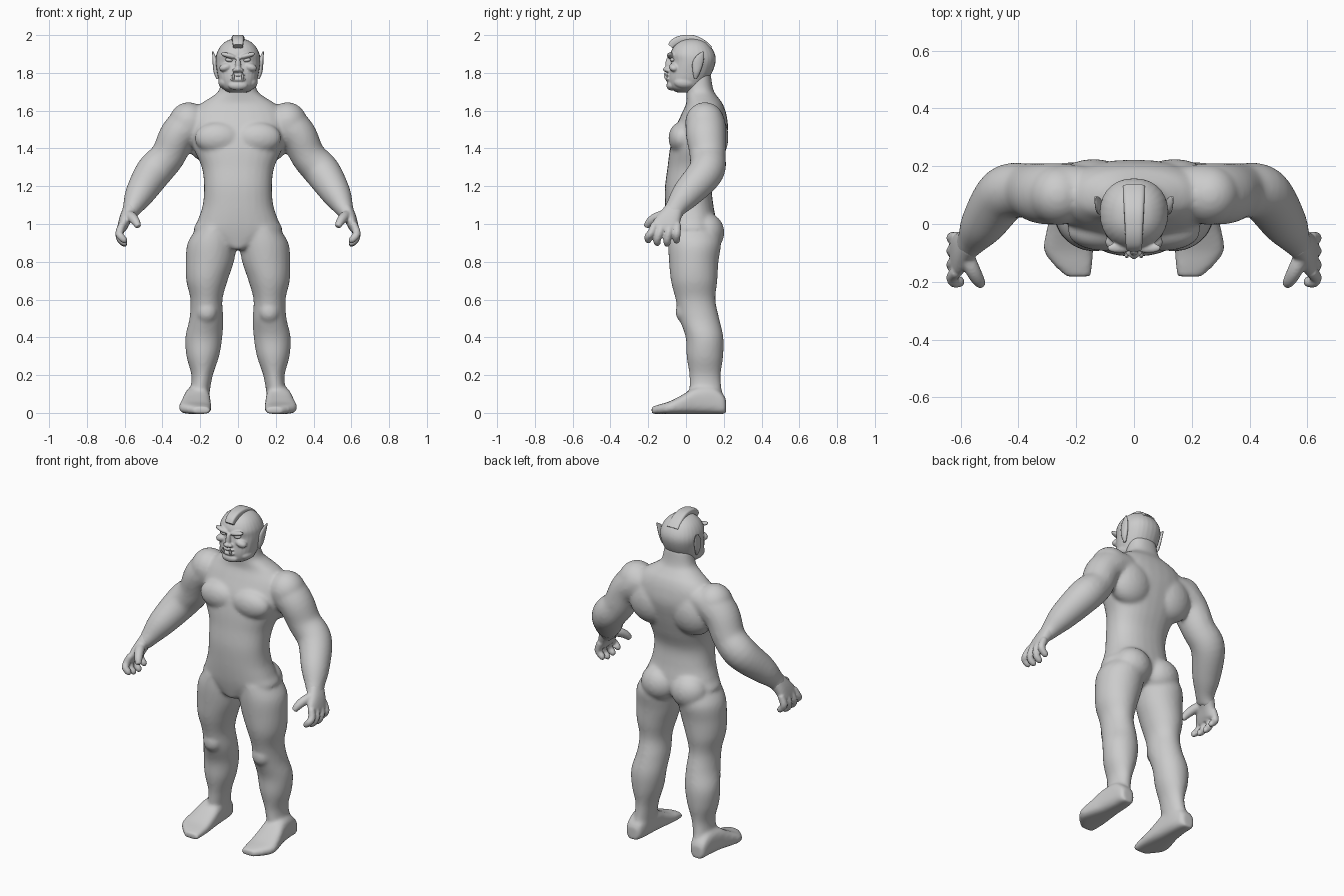
import bpy, bmesh, math
from mathutils import Vector, Matrix

skin = bpy.data.materials.new("grey_skin")
skin.diffuse_color = (0.6, 0.6, 0.6, 1)


def spline(rows, steps=5):
    """Catmull-Rom interpolation of equal-length tuples."""
    p = [rows[0]] + list(rows) + [rows[-1]]
    out = []
    for i in range(1, len(p) - 2):
        for k in range(steps):
            t = k / steps
            out.append([0.5 * (2 * b + (c - a) * t + (2 * a - 5 * b + 4 * c - d) * t * t
                               + (3 * b - a - 3 * c + d) * t ** 3)
                        for a, b, c, d in zip(p[i - 1], p[i], p[i + 1], p[i + 2])])
    return out + [list(rows[-1])]


def loft(bm, rings, power=2.0, n=28):
    """Skin closed super-ellipse rings given as (centre, u, v)."""
    e, loops = 2 / power, []
    for c, u, v in rings:
        ring = []
        for k in range(n):
            a = 2 * math.pi * k / n
            ca, sa = math.cos(a), math.sin(a)
            ring.append(bm.verts.new(c + u * math.copysign(abs(ca) ** e, ca)
                                     + v * math.copysign(abs(sa) ** e, sa)))
        loops.append(ring)
    for a, b in zip(loops, loops[1:]):
        for k in range(n):
            bm.faces.new((a[k], a[(k + 1) % n], b[(k + 1) % n], b[k]))
    bm.faces.new(loops[0][::-1])
    bm.faces.new(loops[-1])


def stack(bm, rows, power=2.0):
    """Horizontal sections: z, x0, x1, y0, y1."""
    loft(bm, [(Vector(((a + b) / 2, (c + d) / 2, z)), Vector(((b - a) / 2, 0, 0)),
               Vector((0, (d - c) / 2, 0))) for z, a, b, c, d in spline(rows)], power)


def tube(bm, rows, ref=(0, 1, 0), power=2.0, n=28):
    """Path with sections: x, y, z, radius across, radius along ref."""
    pts = spline(rows)
    rings = []
    for i, q in enumerate(pts):
        t = (Vector(pts[min(i + 1, len(pts) - 1)][:3]) - Vector(pts[max(i - 1, 0)][:3])).normalized()
        r = Vector(ref)
        v = (r - t * r.dot(t)).normalized()
        rings.append((Vector(q[:3]), v.cross(t) * q[3], v * q[4]))
    loft(bm, rings, power, n)


def ball(bm, c, r, tilt=0):
    m = Matrix.Translation(c) @ Matrix.Rotation(tilt, 4, 'Y') @ Matrix.Diagonal((*r, 1))
    bmesh.ops.create_uvsphere(bm, u_segments=24, v_segments=14, radius=1, matrix=m)


def mirror(bm):
    g = bmesh.ops.duplicate(bm, geom=bm.verts[:] + bm.edges[:] + bm.faces[:])["geom"]
    for v in g:
        if isinstance(v, bmesh.types.BMVert):
            v.co.x *= -1


def finish(bm, name, voxel=0, smooth=0):
    bmesh.ops.recalc_face_normals(bm, faces=bm.faces[:])
    me = bpy.data.meshes.new(name)
    bm.to_mesh(me)
    bm.free()
    me.materials.append(skin)
    ob = bpy.data.objects.new(name, me)
    bpy.context.collection.objects.link(ob)
    if voxel:
        m = ob.modifiers.new("fuse", 'REMESH')
        m.mode, m.voxel_size, m.use_smooth_shade = 'VOXEL', voxel, True
        s = ob.modifiers.new("soften", 'SMOOTH')
        s.factor, s.iterations = 0.5, smooth
    else:
        bpy.ops.object.select_all(action='DESELECT')
        ob.select_set(True)
        bpy.context.view_layer.objects.active = ob
        bpy.ops.object.shade_smooth_by_angle(angle=math.radians(50))
    return ob


# body: leg, foot, arm and paired muscles on one side, then mirrored
bm = bmesh.new()
stack(bm, [(.98, .03, .215, -.09, .16), (.9, .008, .267, -.095, .185), (.8, .022, .277, -.09, .172),
           (.7, .055, .274, -.08, .166), (.6, .082, .252, -.055, .156), (.5, .078, .257, -.035, .176),
           (.4, .083, .279, -.002, .198), (.3, .1, .273, .003, .197), (.2, .133, .247, .018, .184),
           (.12, .148, .252, .02, .19), (.05, .155, .262, .04, .2)])
# foot, sections from heel to toe: y, x0, x1, top
foot = [(.212, .185, .25, .07), (.195, .168, .265, .1), (.14, .155, .272, .14), (.05, .148, .285, .135),
        (-.02, .143, .302, .095), (-.09, .14, .312, .06), (-.14, .143, .28, .045), (-.182, .15, .235, .032)]
loft(bm, [(Vector(((a + b) / 2, y, h / 2 - .003)), Vector(((b - a) / 2, 0, 0)), Vector((0, 0, h / 2 + .003)))
          for y, a, b, h in spline(foot)], 3)
tube(bm, [(.16, .11, 1.55, .08, .09), (.25, .105, 1.525, .105, .105), (.318, .105, 1.47, .098, .105),
          (.372, .115, 1.36, .092, .095), (.447, .105, 1.275, .096, .095), (.52, .005, 1.16, .078, .08),
          (.56, -.055, 1.085, .052, .056), (.585, -.08, 1.04, .036, .055)])
ball(bm, (.262, .1, 1.535), (.105, .105, .11))          # deltoid
ball(bm, (.105, -.025, 1.455), (.125, .068, .085))      # pectoral
ball(bm, (.14, .13, 1.46), (.14, .095, .14))            # upper back
ball(bm, (.1, .105, .955), (.112, .098, .105))          # buttock
ball(bm, (.165, -.01, .535), (.055, .045, .06))         # kneecap
mirror(bm)
stack(bm, [(.865, -.035, .035, -.075, .06), (.9, -.13, .13, -.085, .13), (.96, -.232, .232, -.098, .165),
           (1.02, -.213, .213, -.106, .16), (1.1, -.187, .187, -.111, .145), (1.2, -.18, .18, -.111, .138),
           (1.3, -.192, .192, -.098, .17), (1.4, -.235, .235, -.085, .2), (1.5, -.26, .26, -.06, .222),
           (1.58, -.25, .25, -.025, .214), (1.635, -.2, .2, .0, .195), (1.67, -.145, .145, .002, .17),
           (1.71, -.1, .1, .0, .145), (1.8, -.085, .085, -.01, .13)], 2.3)
finish(bm, "body", .01, 9)

# hands: palm, four curled fingers, thumb
bm = bmesh.new()
tube(bm, [(.565, -.06, 1.08, .042, .05), (.592, -.085, 1.035, .034, .06), (.612, -.108, .985, .026, .074),
          (.62, -.11, .96, .018, .07)], power=2.4)
for y, tip, low in ((-.165, -.2, .91), (-.125, -.152, .895), (-.083, -.1, .892), (-.046, -.05, .908)):
    tube(bm, [(.612, y, 1.0, .02, .02), (.628, (y + tip) / 2, .955, .021, .021),
              (.622, tip, low + .025, .02, .02), (.6, tip, low + .004, .018, .018),
              (.588, tip, low, .01, .01)], n=12)
tube(bm, [(.585, -.1, 1.05, .028, .028), (.56, -.155, 1.035, .027, .027), (.54, -.192, 1.01, .023, .023),
          (.527, -.21, .985, .016, .016)], n=12)
mirror(bm)
finish(bm, "hands", .006, 4)

# head: skull with brows, cheeks, nose, lips and chin
bm = bmesh.new()
for args in (((.05, -.083, 1.892), (.045, .018, .013), -.25), ((.065, -.062, 1.83), (.036, .028, .022), .3),
             ((.016, -.098, 1.815), (.014, .014, .011)), ((.07, -.005, 1.75), (.034, .06, .035))):
    ball(bm, *args)
mirror(bm)
ball(bm, (0, -.094, 1.84), (.015, .016, .045))
ball(bm, (0, -.106, 1.818), (.016, .016, .014))
ball(bm, (0, -.094, 1.789), (.038, .012, .008))
ball(bm, (0, -.096, 1.766), (.042, .014, .011))
ball(bm, (0, -.078, 1.733), (.052, .026, .026))
stack(bm, [(1.697, -.05, .05, -.05, .05), (1.72, -.085, .085, -.083, .09), (1.76, -.102, .102, -.094, .115),
           (1.81, -.112, .112, -.09, .142), (1.86, -.118, .118, -.081, .157), (1.9, -.114, .114, -.084, .153),
           (1.94, -.094, .094, -.064, .13), (1.968, -.062, .062, -.032, .098), (1.983, -.02, .02, .01, .055)], 2.2)
finish(bm, "head", .005, 4)

# eyes
bm = bmesh.new()
ball(bm, (.047, -.07, 1.868), (.021, .016, .011), -.15)
mirror(bm)
finish(bm, "eyes")

# tusks
bm = bmesh.new()
tube(bm, [(.024, -.1, 1.765, .007, .007), (.025, -.111, 1.782, .007, .007), (.024, -.112, 1.802, .002, .002)], n=10)
mirror(bm)
finish(bm, "tusks")

# pointed ears
bm = bmesh.new()
tube(bm, [(.108, .05, 1.77, .006, .008), (.116, .055, 1.805, .013, .02), (.121, .062, 1.85, .013, .028),
          (.127, .077, 1.885, .009, .02), (.134, .092, 1.912, .003, .004)], n=16)
mirror(bm)
finish(bm, "ears")

# hair crest running front to back
bm = bmesh.new()
tube(bm, [(0, -.082, 1.94, .016, .026), (0, -.062, 1.962, .02, .029), (0, -.02, 1.979, .02, .031),
          (0, .04, 1.979, .02, .034), (0, .09, 1.955, .02, .037), (0, .125, 1.925, .018, .038)],
     ref=(1, 0, 0), power=4)
finish(bm, "hair_crest")
